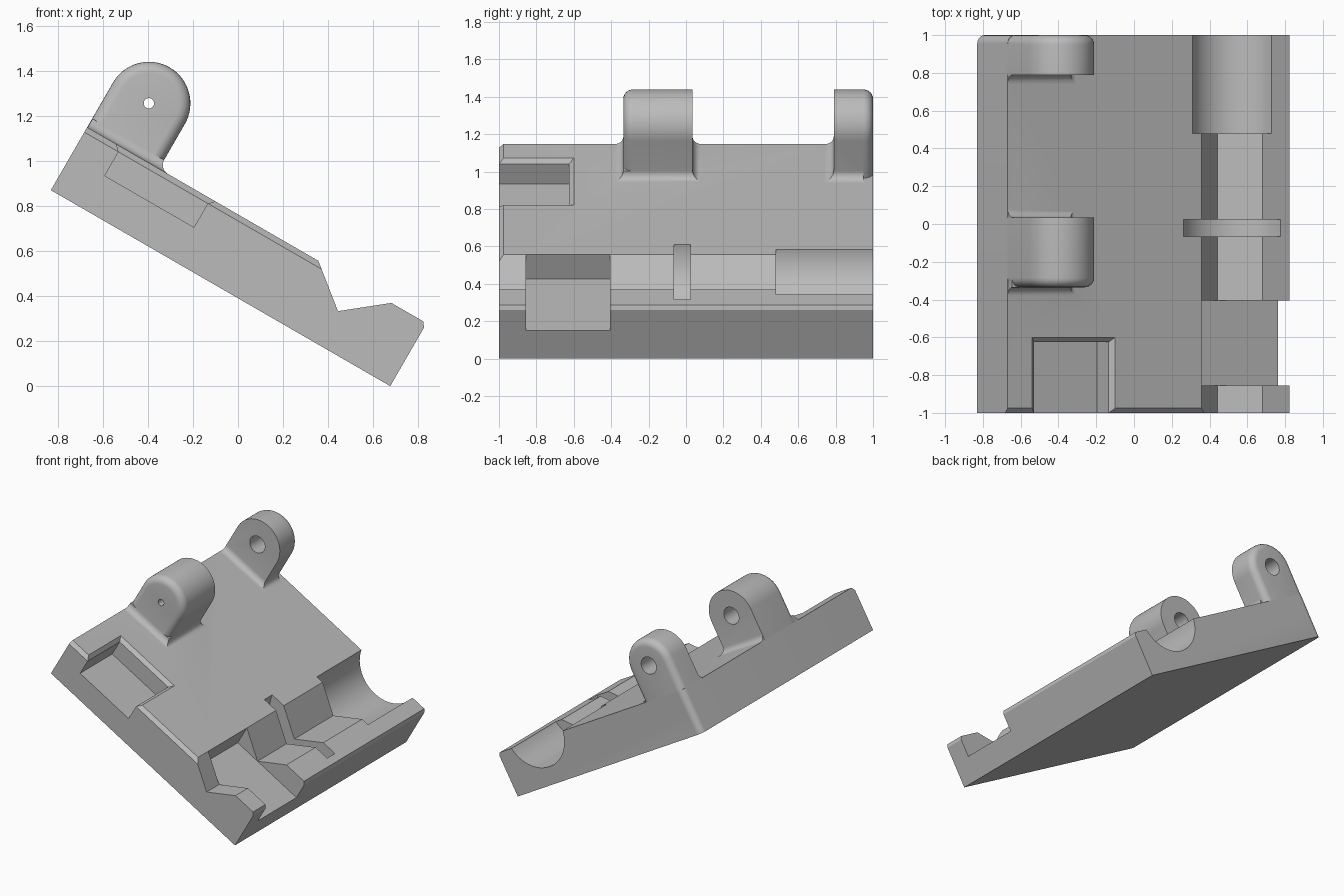
import bpy, bmesh, math
from mathutils import Matrix, Vector

if "Cube" in bpy.data.objects:
    bpy.data.objects.remove(bpy.data.objects["Cube"])

C, S = math.cos(math.radians(30)), 0.5
# Slope frame: u runs down the plate, y across it, w away from its underside
TILT = Matrix(((C, 0, S, -0.83), (0, 1, 0, 0), (-S, 0, C, 0.87), (0, 0, 0, 1)))
LENGTH, TOP, FLOOR = 1.738, 0.322, 0.172
GROOVE_U = 1.371
LUG_U, LUG_W, LUG_R = 0.184, 0.551, 0.184

grey = bpy.data.materials.new("plain_grey")
grey.diffuse_color = (0.5, 0.5, 0.5, 1)
grey.use_nodes = True
grey.node_tree.nodes["Principled BSDF"].inputs["Base Color"].default_value = grey.diffuse_color


def loft(name, rings, bevel=None):
    """Closed solid through rings of (u, y, w) points."""
    bm = bmesh.new()
    vs = [[bm.verts.new(p) for p in ring] for ring in rings]
    n = len(rings[0])
    for a, b in zip(vs, vs[1:]):
        for i in range(n):
            j = (i + 1) % n
            bm.faces.new((a[i], a[j], b[j], b[i]))
    bm.faces.new(vs[0])
    bm.faces.new(vs[-1])
    bmesh.ops.recalc_face_normals(bm, faces=bm.faces)
    if bevel:
        rule, size = bevel
        edges = [e for e in bm.edges if all(rule(v.co) for v in e.verts)]
        bmesh.ops.bevel(bm, geom=edges, offset=size, segments=6, profile=0.5, affect='EDGES')
    bm.transform(TILT)
    me = bpy.data.meshes.new(name)
    bm.to_mesh(me)
    bm.free()
    ob = bpy.data.objects.new(name, me)
    me.materials.append(grey)
    bpy.context.collection.objects.link(ob)
    return ob


def prism(name, profile, y0, y1, bevel=None):
    return loft(name, [[(u, y, w) for u, w in profile] for y in (y0, y1)], bevel)


def rect(u0, u1, y0, y1, w):
    return [(u0, y0, w), (u1, y0, w), (u1, y1, w), (u0, y1, w)]


def cylinder(name, u, w, r, y0, y1, n=48):
    ring = [(u + r * math.cos(2 * math.pi * (i + .5) / n),
             w + r * math.sin(2 * math.pi * (i + .5) / n)) for i in range(n)]
    return prism(name, ring, y0, y1)


def combine(target, tool, op):
    tool.hide_render = True
    m = target.modifiers.new(tool.name, 'BOOLEAN')
    m.operation, m.object, m.solver = op, tool, 'EXACT'
    bpy.context.view_layer.objects.active = target
    bpy.ops.object.modifier_apply(modifier=m.name)
    bpy.data.objects.remove(tool)


# Sloped plate with its V groove, rounded on one upright corner
plate = prism("sloped_plate", [
    (0, 0), (LENGTH, 0), (LENGTH, 0.298), (LENGTH - 0.015, TOP), (1.558, TOP),
    (GROOVE_U, FLOOR), (1.184, TOP), (0, TOP)], -1, 1,
    (lambda p: p.x < 0.001 and p.y > 0.999, 0.045))

# Chamfer along the front upper edge
combine(plate, loft("front_chamfer", [
    [(u, -1.01, TOP - 0.035), (u, -0.965, TOP + 0.01), (u, -1.01, TOP + 0.01)]
    for u in (-0.1, 1.25)]), 'DIFFERENCE')


def lug_profile(d, y):
    """Round-topped outline inset by d."""
    r = LUG_R - d
    arc = [(LUG_U + r * math.cos(math.pi * i / 32), y,
            LUG_W + r * math.sin(math.pi * i / 32)) for i in range(33)]
    return arc + [(LUG_U - r, y, 0.15), (LUG_U + r, y, 0.15)]


def add_lug(name, flat_y, round_y):
    """Hinge lug rounded over on one side, with a flared foot."""
    r, s = 0.05, (1 if round_y > flat_y else -1)
    steps = [math.pi / 2 * i / 6 for i in range(7)]
    rings = [lug_profile(0, flat_y)]
    rings += [lug_profile(r * (1 - math.cos(a)), round_y - s * r * (1 - math.sin(a)))
              for a in steps]
    lug = loft(name, rings)
    y0, y1 = sorted((flat_y, round_y))
    f = 0.045
    foot = [rect(0.002, 2 * LUG_R + f, y0 - f, min(y1 + f, 0.95), 0.25)]
    for a in steps:
        o = f * (1 - math.sin(a))
        foot.append(rect(0.002, 2 * LUG_R + o, y0 - o, min(y1 + o, 0.95),
                         TOP + f * (1 - math.cos(a))))
    combine(plate, loft(name + "_foot", foot), 'UNION')
    combine(plate, lug, 'UNION')


add_lug("middle_lug", 0.035, -0.335)
add_lug("rear_lug", 0.79, 1.0)

# Hinge bore, ending in a small pin hole
combine(plate, cylinder("hinge_bore", LUG_U, LUG_W, 0.062, -0.26, 1.1), 'DIFFERENCE')
combine(plate, cylinder("pin_hole", LUG_U, LUG_W, 0.023, -0.5, -0.2, 24), 'DIFFERENCE')

# Half-round trough and disc slot
combine(plate, cylinder("trough", GROOVE_U, 0.368, 0.246, 0.48, 1.1, 64), 'DIFFERENCE')
combine(plate, cylinder("disc_slot", GROOVE_U, 0.368, 0.300, -0.065, 0.025, 64), 'DIFFERENCE')

# Side notch open to the lower edge
combine(plate, prism("side_notch", [(1.184, FLOOR), (1.9, FLOOR), (1.9, 0.5), (1.184, 0.5)],
                     -0.855, -0.405), 'DIFFERENCE')

# Front pocket with a chamfered rim
combine(plate, loft("front_pocket", [
    rect(0.175, 0.632, -1.1, -0.625, 0.175),
    rect(0.175, 0.632, -1.1, -0.625, TOP - 0.025),
    rect(0.145, 0.662, -1.1, -0.595, TOP + 0.005)]), 'DIFFERENCE')

# Smooth the curved areas, keep the edges sharp
bpy.ops.object.select_all(action='DESELECT')
plate.select_set(True)
bpy.context.view_layer.objects.active = plate
bpy.ops.object.shade_smooth_by_angle(angle=math.radians(30))
